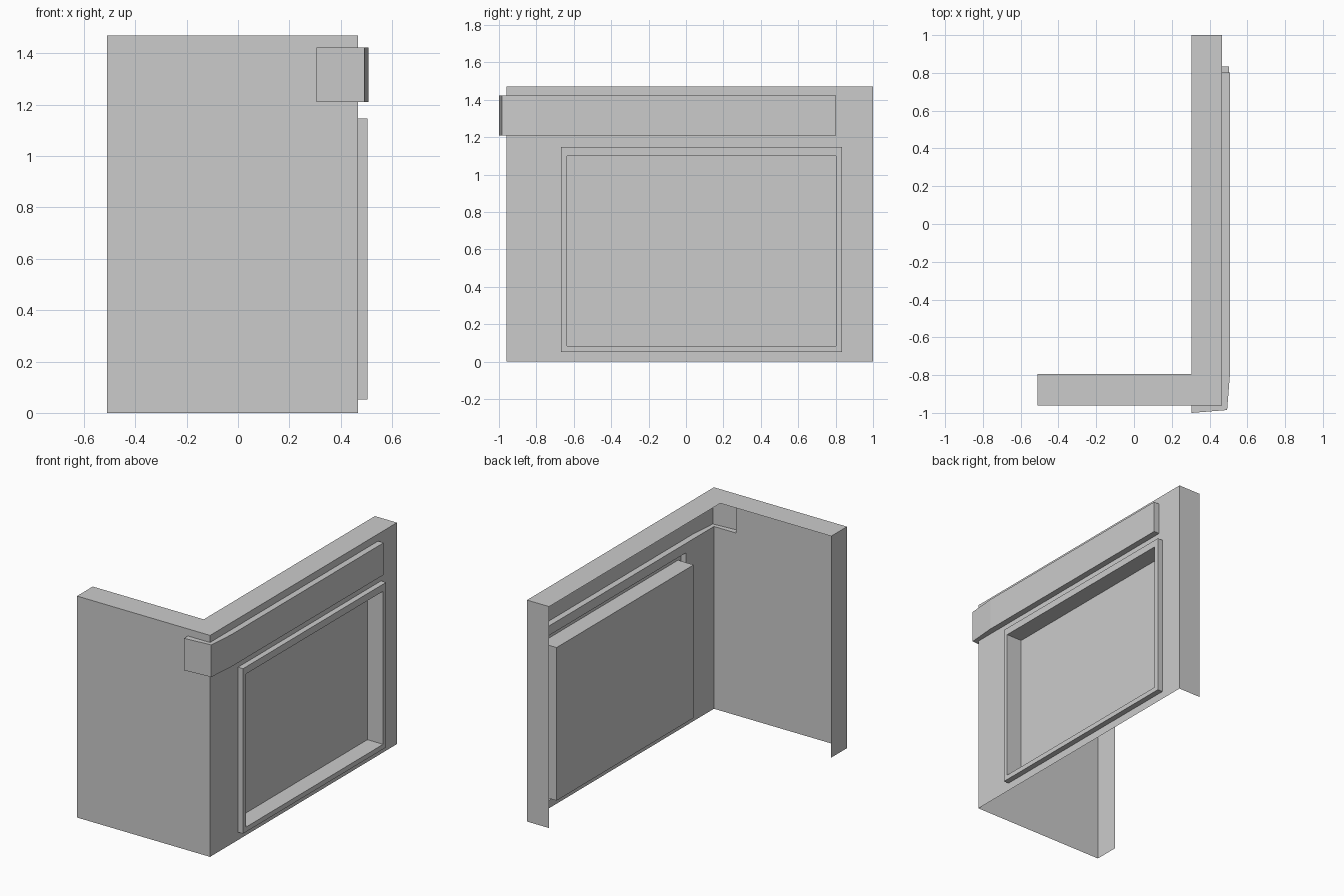
import bpy, bmesh

if "Cube" in bpy.data.objects:
    bpy.data.objects.remove(bpy.data.objects["Cube"])

# Key dimensions: outer wall planes, inner edges, heights
LEFT, INNER_X, OUTER_X = -0.51, 0.305, 0.467
FRONT, INNER_Y, BACK = -0.96, -0.795, 1.0
TOP = 1.47
BAND_Z0, BAND_Z1, BAND_END = 1.21, 1.423, 0.802
WIN = (-0.667, 0.834, 0.052, 1.147)      # y0, y1, z0, z1 of the frame
PANE = (-0.636, 0.802, 0.084, 1.1)
FRAME_X, PANE_X = 0.504, 0.389


def finish(bm, name):
    bmesh.ops.remove_doubles(bm, verts=bm.verts, dist=1e-5)
    mesh = bpy.data.meshes.new(name)
    bm.to_mesh(mesh)
    bm.free()
    bpy.context.collection.objects.link(bpy.data.objects.new(name, mesh))


def face(bm, points):
    bm.faces.new([bm.verts.new(p) for p in points])


def plate(bm, us, vs, place, holes=()):
    """Rectangular sheet on a grid, leaving out cells inside the holes."""
    for a, b in zip(us, us[1:]):
        for c, d in zip(vs, vs[1:]):
            u, v = (a + b) / 2, (c + d) / 2
            if any(h[0] < u < h[1] and h[2] < v < h[3] for h in holes):
                continue
            face(bm, [place(*p) for p in ((a, c), (b, c), (b, d), (a, d))])


# Corner wall: open-backed shell with openings for the band and the window
bm = bmesh.new()
levels = [0, WIN[2], WIN[3], BAND_Z0, BAND_Z1, TOP]
plate(bm, [LEFT, INNER_X, OUTER_X], levels, lambda u, v: (u, FRONT, v),
      [(INNER_X, OUTER_X, BAND_Z0, BAND_Z1)])
plate(bm, [FRONT, WIN[0], BAND_END, WIN[1], BACK], levels, lambda u, v: (OUTER_X, u, v),
      [(FRONT, BAND_END, BAND_Z0, BAND_Z1), WIN])
plate(bm, [OUTER_X, INNER_X], levels, lambda u, v: (u, BACK, v))
plate(bm, [INNER_Y, FRONT], levels, lambda u, v: (LEFT, u, v))
face(bm, [(x, y, TOP) for x, y in (
    (LEFT, FRONT), (OUTER_X, FRONT), (OUTER_X, BACK),
    (INNER_X, BACK), (INNER_X, INNER_Y), (LEFT, INNER_Y))])
finish(bm, "corner_wall")

# Raised band wrapping the corner, open towards the wall
bm = bmesh.new()
path = [(INNER_X, FRONT), (INNER_X, -1.0), (0.493, -0.985),
        (0.508, INNER_Y), (0.508, BAND_END), (OUTER_X, BAND_END)]
for p, q in zip(path, path[1:]):
    face(bm, [(*p, BAND_Z0), (*q, BAND_Z0), (*q, BAND_Z1), (*p, BAND_Z1)])
outline = path + [(OUTER_X, FRONT)]
face(bm, [(*p, BAND_Z1) for p in outline])
face(bm, [(*p, BAND_Z0) for p in reversed(outline)])
finish(bm, "corner_band")


# Window: raised frame, then a deep reveal ending in the pane
def loop(x, r):
    return [(x, r[0], r[2]), (x, r[1], r[2]), (x, r[1], r[3]), (x, r[0], r[3])]


bm = bmesh.new()
loops = [loop(OUTER_X, WIN), loop(FRAME_X, WIN), loop(FRAME_X, PANE), loop(PANE_X, PANE)]
for a, b in zip(loops, loops[1:]):
    for i in range(4):
        j = (i + 1) % 4
        face(bm, [a[i], a[j], b[j], b[i]])
face(bm, loops[-1])
finish(bm, "window_frame")
